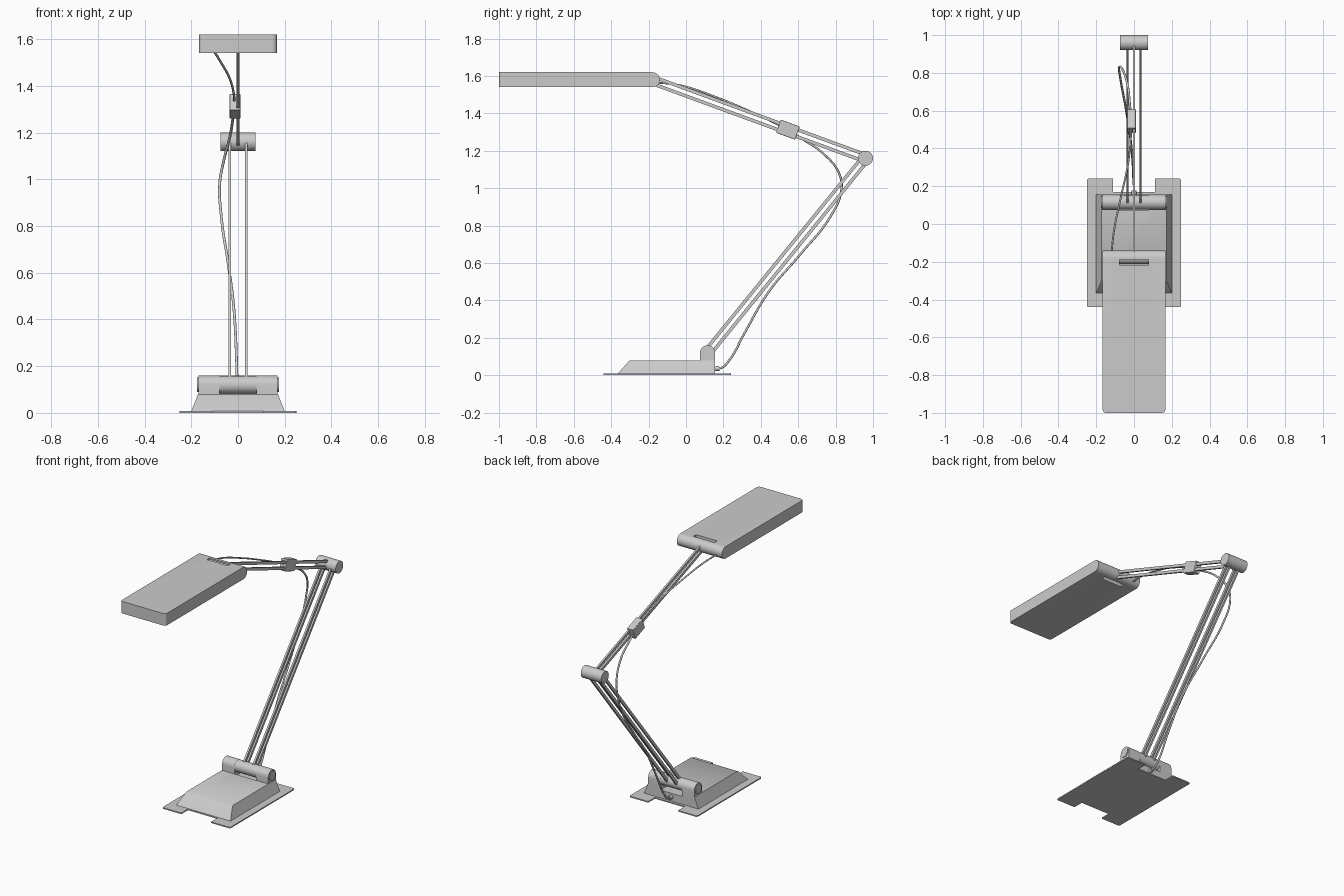
import bpy, bmesh, math
from mathutils import Vector

if "Cube" in bpy.data.objects:
    bpy.data.objects.remove(bpy.data.objects["Cube"])

grey = bpy.data.materials.new("light_grey")
grey.diffuse_color = (0.6, 0.6, 0.6, 1)
grey.use_nodes = True
grey.node_tree.nodes["Principled BSDF"].inputs["Base Color"].default_value = grey.diffuse_color


def finish(ob, smooth=True):
    ob.data.materials.append(grey)
    if smooth:
        bpy.ops.object.select_all(action='DESELECT')
        ob.select_set(True)
        bpy.context.view_layer.objects.active = ob
        bpy.ops.object.shade_smooth_by_angle(angle=math.radians(35))
    return ob


def loft(name, ring_a, ring_b):
    """Solid between two matching outlines."""
    bm = bmesh.new()
    a = [bm.verts.new(p) for p in ring_a]
    b = [bm.verts.new(p) for p in ring_b]
    bm.faces.new(a)
    bm.faces.new(b)
    for i in range(len(a)):
        j = (i + 1) % len(a)
        bm.faces.new((a[i], a[j], b[j], b[i]))
    bmesh.ops.recalc_face_normals(bm, faces=bm.faces)
    me = bpy.data.meshes.new(name)
    bm.to_mesh(me)
    bm.free()
    ob = bpy.data.objects.new(name, me)
    bpy.context.collection.objects.link(ob)
    return finish(ob)


def side_prism(name, profile, left, right):
    """Extrude a (y, z) profile along x; left and right give x at height z."""
    return loft(name, [(left(z), y, z) for y, z in profile],
                [(right(z), y, z) for y, z in profile])


def box(name, center, size, tilt=0):
    bpy.ops.mesh.primitive_cube_add(size=1, location=center)
    ob = bpy.context.object
    ob.name = name
    ob.scale = size
    bpy.ops.object.transform_apply(location=False, rotation=False, scale=True)
    ob.rotation_euler.x = tilt
    return finish(ob, False)


def rod_x(name, x0, x1, y, z, r):
    bpy.ops.mesh.primitive_cylinder_add(vertices=40, radius=r, depth=x1 - x0,
                                        location=((x0 + x1) / 2, y, z),
                                        rotation=(0, math.pi / 2, 0))
    ob = bpy.context.object
    ob.name = name
    return finish(ob)


def cut(ob, center, size):
    cutter = box(ob.name + "_cutter", center, size)
    cutter.hide_render = True
    cutter.hide_viewport = True
    m = ob.modifiers.new("slot", 'BOOLEAN')
    m.operation = 'DIFFERENCE'
    m.solver = 'EXACT'
    m.object = cutter


def bevel(ob, width, edge_test=None):
    bm = bmesh.new()
    bm.from_mesh(ob.data)
    edges = [e for e in bm.edges if edge_test is None or edge_test(e)]
    bmesh.ops.bevel(bm, geom=edges, offset=width, segments=4, profile=0.5, affect='EDGES')
    bm.to_mesh(ob.data)
    bm.free()


def arc(cy, cz, r, a0, a1, n=14):
    return [(cy + r * math.cos(math.radians(a0 + (a1 - a0) * i / n)),
             cz + r * math.sin(math.radians(a0 + (a1 - a0) * i / n))) for i in range(n + 1)]


def arm_bar(name, x, p0, p1, offset):
    """Flat bar in the yz plane, shifted sideways from the line p0-p1."""
    dy, dz = p1[0] - p0[0], p1[1] - p0[1]
    a = math.atan2(dz, dy)
    y = (p0[0] + p1[0]) / 2 - math.sin(a) * offset
    z = (p0[1] + p1[1]) / 2 + math.cos(a) * offset
    return box(name, (x, y, z), (0.012, math.hypot(dy, dz), 0.018), a)


def tube(name, points, r):
    cu = bpy.data.curves.new(name, 'CURVE')
    cu.dimensions = '3D'
    cu.bevel_depth = r
    cu.bevel_resolution = 3
    cu.use_fill_caps = True
    cu.resolution_u = 10
    sp = cu.splines.new('BEZIER')
    sp.bezier_points.add(len(points) - 1)
    for bp, p in zip(sp.bezier_points, points):
        bp.co = p
        bp.handle_left_type = bp.handle_right_type = 'AUTO'
    ob = bpy.data.objects.new(name, cu)
    bpy.context.collection.objects.link(ob)
    cu.materials.append(grey)


base_pivot = (0.115, 0.12)
elbow = (0.96, 1.16)
head_pivot = (-0.18, 1.578)

# Thin floor plate, notched at front and back
outline = [(-0.25, -0.44), (-0.11, -0.44), (-0.11, -0.37), (0.11, -0.37), (0.11, -0.44),
           (0.25, -0.44), (0.25, 0.24), (0.11, 0.24), (0.11, 0.17), (-0.11, 0.17),
           (-0.11, 0.24), (-0.25, 0.24)]
plate = loft("base_plate", [(x, y, 0) for x, y in outline], [(x, y, 0.008) for x, y in outline])


def plate_corner(e):
    a, b = e.verts
    return abs(a.co.z - b.co.z) > 0.001 and abs(a.co.x) > 0.2


bevel(plate, 0.01, plate_corner)

# Tapered base body with an opening under the hinge
body = side_prism("base_body",
                  [(-0.365, 0.008), (-0.308, 0.073), (-0.298, 0.08), (0.155, 0.08), (0.155, 0.008)],
                  lambda z: -0.2 + 0.4 * (z - 0.008), lambda z: 0.2 - 0.4 * (z - 0.008))
cut(body, (0, 0.135, 0.16), (0.16, 0.12, 0.2))

# Hinge lugs, pin caps and barrel
lug = [(0.155, 0.079)] + arc(*base_pivot, 0.04, 0, 180) + [(0.075, 0.079)]
for s, side in ((-1, "left"), (1, "right")):
    side_prism("hinge_lug_" + side, lug, lambda z: s * 0.08, lambda z: s * 0.17)
    rod_x("hinge_pin_" + side, s * 0.17 - 0.005, s * 0.17 + 0.005, *base_pivot, 0.031)
rod_x("hinge_barrel", -0.081, 0.081, *base_pivot, 0.039)

# Lower arm: two pairs of bars; upper arm: one pair in the middle
for off, tag in ((-0.018, "under"), (0.018, "over")):
    for x, side in ((-0.035, "left"), (0.035, "right")):
        arm_bar(f"lower_arm_{side}_{tag}", x, base_pivot, elbow, off)
    arm_bar("upper_arm_" + tag, 0, elbow[:], head_pivot, off)
rod_x("elbow_joint", -0.075, 0.075, *elbow, 0.04)

# Lamp head: slab with a rounded rear, softened front corners and a slot
head = side_prism("lamp_head",
                  [(-1, 1.54)] + arc(-0.18, 1.58, 0.04, -90, 90) + [(-1, 1.62)],
                  lambda z: -0.166, lambda z: 0.166)
bevel(head, 0.018, lambda e: all(v.co.y < -0.99 for v in e.verts)
      and abs(e.verts[0].co.z - e.verts[1].co.z) > 0.01)
cut(head, (0, -0.203, 1.58), (0.155, 0.028, 0.2))
rod_x("head_pivot_rod", -0.079, 0.079, -0.18, 1.58, 0.032)

# Cable clip on the upper arm
tilt = math.atan2(head_pivot[1] - elbow[1], head_pivot[0] - elbow[0]) - math.pi
clip = box("cable_clip", (-0.013, 0.545, 1.313), (0.046, 0.108, 0.075), tilt)
bevel(clip, 0.004)

# Cable from the head through the clip down to the base
tube("cable_upper", [(-0.12, -0.16, 1.565), (-0.105, -0.03, 1.55), (-0.07, 0.14, 1.495),
                     (-0.035, 0.3, 1.43), (-0.018, 0.44, 1.365), (-0.015, 0.54, 1.315)], 0.005)
tube("cable_lower", [(-0.015, 0.56, 1.3), (-0.02, 0.61, 1.27), (-0.035, 0.74, 1.18),
                     (-0.062, 0.82, 1.075), (-0.078, 0.83, 0.985), (-0.072, 0.77, 0.845),
                     (-0.043, 0.61, 0.645), (-0.018, 0.445, 0.45), (-0.006, 0.31, 0.22),
                     (-0.003, 0.235, 0.085), (0, 0.19, 0.04), (0, 0.145, 0.035)], 0.006)
tube("cable_plug", [(0, 0.145, 0.035), (0, 0.178, 0.036)], 0.013)
